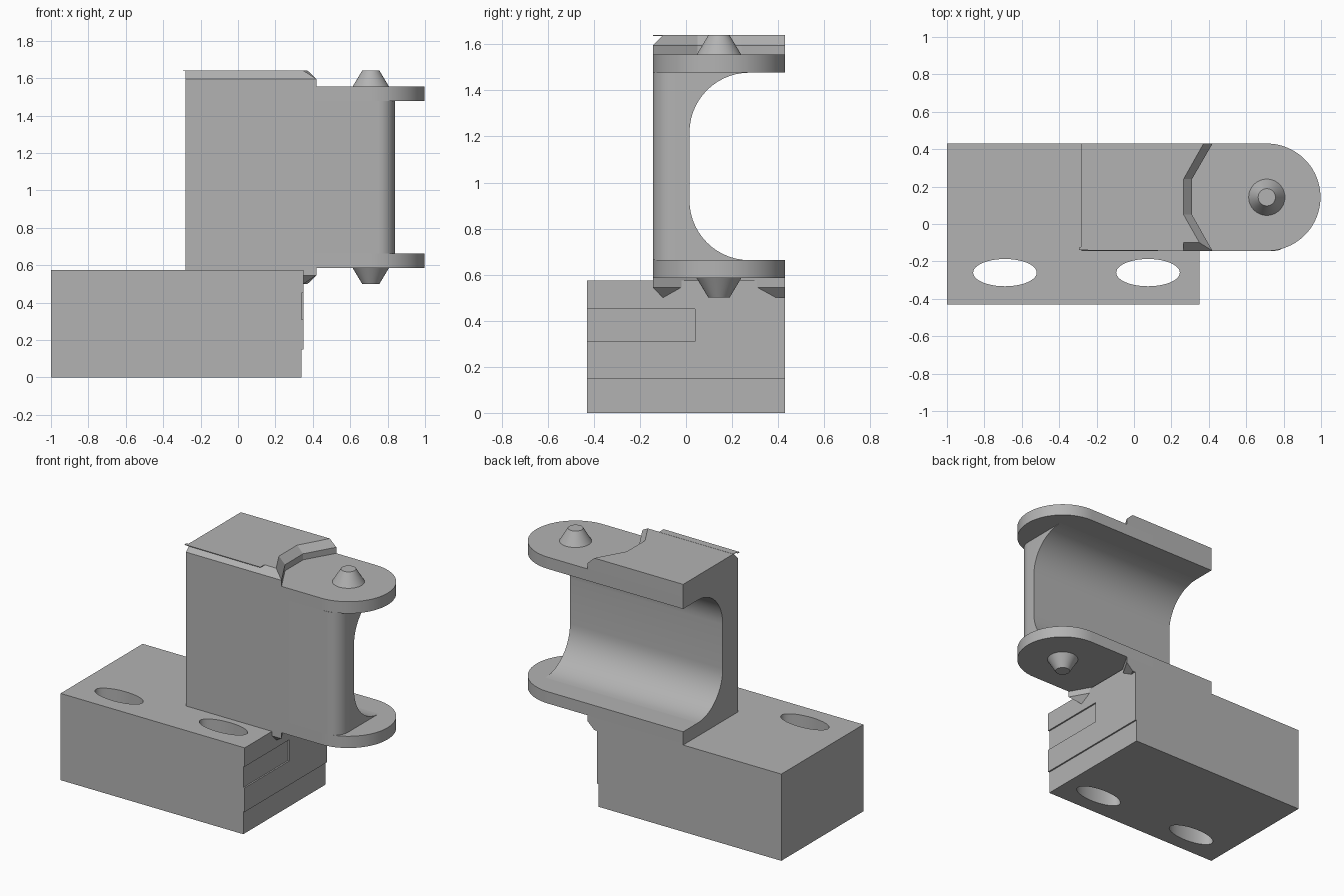
import bpy, bmesh, math

cube = bpy.data.objects.get("Cube")
if cube:
    bpy.data.objects.remove(cube)

grey = bpy.data.materials.new("plain grey")
grey.use_nodes = True
grey.diffuse_color = (0.45, 0.45, 0.45, 1)
grey.node_tree.nodes["Principled BSDF"].inputs["Base Color"].default_value = (0.45, 0.45, 0.45, 1)

MID_Z = 1.07                      # the holder is symmetrical about this height
PIVOT = (0.71, 0.143)             # hinge axis
RADIUS = 0.287
LEFT, FRONT, BACK = -0.28, -0.144, 0.43


def loft(name, rings):
    """Skin a list of rings with equal point counts and cap both ends."""
    bm = bmesh.new()
    loops = [[bm.verts.new(p) for p in ring] for ring in rings]
    for a, b in zip(loops, loops[1:]):
        for i in range(len(a)):
            j = (i + 1) % len(a)
            bm.faces.new((a[i], a[j], b[j], b[i]))
    bm.faces.new(loops[0])
    bm.faces.new(loops[-1])
    bmesh.ops.recalc_face_normals(bm, faces=bm.faces)
    mesh = bpy.data.meshes.new(name)
    bm.to_mesh(mesh)
    bm.free()
    obj = bpy.data.objects.new(name, mesh)
    bpy.context.collection.objects.link(obj)
    mesh.materials.append(grey)
    return obj


def flat_ring(points, z):
    return [(x, y, z) for x, y in points]


def prism(name, points, z0, z1):
    return loft(name, [flat_ring(points, z0), flat_ring(points, z1)])


def ellipse(cx, cy, rx, ry, n=48):
    return [(cx + rx * math.cos(2 * math.pi * i / n),
             cy + ry * math.sin(2 * math.pi * i / n)) for i in range(n)]


def rect(x0, y0, x1, y1):
    return [(x0, y0), (x1, y0), (x1, y1), (x0, y1)]


def activate(obj):
    bpy.ops.object.select_all(action='DESELECT')
    obj.select_set(True)
    bpy.context.view_layer.objects.active = obj


def smooth(obj):
    activate(obj)
    bpy.ops.object.shade_smooth_by_angle(angle=math.radians(35))


def cut(obj, cutter):
    mod = obj.modifiers.new("cut", 'BOOLEAN')
    mod.operation = 'DIFFERENCE'
    mod.solver = 'EXACT'
    mod.object = cutter
    activate(obj)
    bpy.ops.object.modifier_apply(modifier=mod.name)
    bpy.data.objects.remove(cutter)


# Base block with a stepped end, a shallow slot and two oval through holes
end_profile = [(-1, 0), (0.34, 0), (0.34, 0.15), (0.35, 0.15), (0.35, 0.575), (-1, 0.575)]
base = loft("base_block", [[(x, y, z) for x, z in end_profile] for y in (-0.43, BACK)])
cut(base, prism("slot_cutter", rect(0.34, -0.6, 0.5, 0.04), 0.31, 0.45))
for hole_x in (-0.69, 0.075):
    cut(base, prism("hole_cutter", ellipse(hole_x, -0.26, 0.17, 0.073), -0.2, 0.8))
smooth(base)

# Upright wall with a scooped back and a rounded front corner
scoop_r = 0.26
z_low, z_high = 0.663, 1.477
arc = [math.pi / 2 * i / 14 for i in range(15)]
top_scoop = [(0.015 + scoop_r * (1 - math.sin(a)), z_high - scoop_r * (1 - math.cos(a)))
             for a in reversed(arc)]
top_scoop.sort(key=lambda p: -p[0])
scoop = [(y, z_high - scoop_r * (1 - math.sqrt(max(0, 1 - ((0.275 - y) / scoop_r) ** 2))))
         for y, _ in top_scoop]
scoop += [(y, 2 * MID_Z - z) for y, z in reversed(scoop)]
corner = [(0.75 + 0.09 * math.sin(a), FRONT + 0.1 * (1 - math.cos(a))) for a in arc[::2]]
stations = [(LEFT, FRONT)] + corner
wall = loft("scooped_wall", [
    [(x, y, z) for y, z in [(front, z_low), (front, z_high)] + scoop]
    for x, front in stations])
smooth(wall)

# Outlines shared by the upper and lower halves of the holder
sweep = [math.pi * (i / 40 - 0.5) for i in range(41)]
ear = [(LEFT, FRONT)]
ear += [(PIVOT[0] + RADIUS * math.cos(a), PIVOT[1] + RADIUS * math.sin(a)) for a in sweep]
ear += [(LEFT, BACK)]
pad_low = [(LEFT, FRONT), (0.42, FRONT), (0.31, 0.05), (0.31, 0.24), (0.42, BACK), (LEFT, BACK)]
pad_high = [(LEFT, -0.10), (0.35, -0.10), (0.265, 0.05), (0.265, 0.24), (0.372, BACK), (LEFT, BACK)]

for side, sign in (("upper", 1), ("lower", -1)):
    def at(z):
        return MID_Z + sign * (z - MID_Z)

    # Rounded hinge ear
    smooth(prism(side + "_hinge_ear", ear, at(1.477), at(1.555)))
    # Raised pad with a notched, bevelled end
    loft(side + "_notched_pad", [flat_ring(pad_low, at(1.555)),
                                 flat_ring(pad_low, at(1.595)),
                                 flat_ring(pad_high, at(1.64))])
    # Tapered pivot pin
    smooth(loft(side + "_pivot_pin", [flat_ring(ellipse(*PIVOT, 0.097, 0.097), at(1.555)),
                                      flat_ring(ellipse(*PIVOT, 0.046, 0.046), at(1.64))]))

# Thin lip over the front bevel of the upper pad
lip = [(-0.293, -0.14), (0.265, FRONT), (0.265, -0.095), (LEFT, -0.095), (LEFT, -0.12), (-0.293, -0.125)]
prism("thin_lip", lip, 1.637, 1.641)
